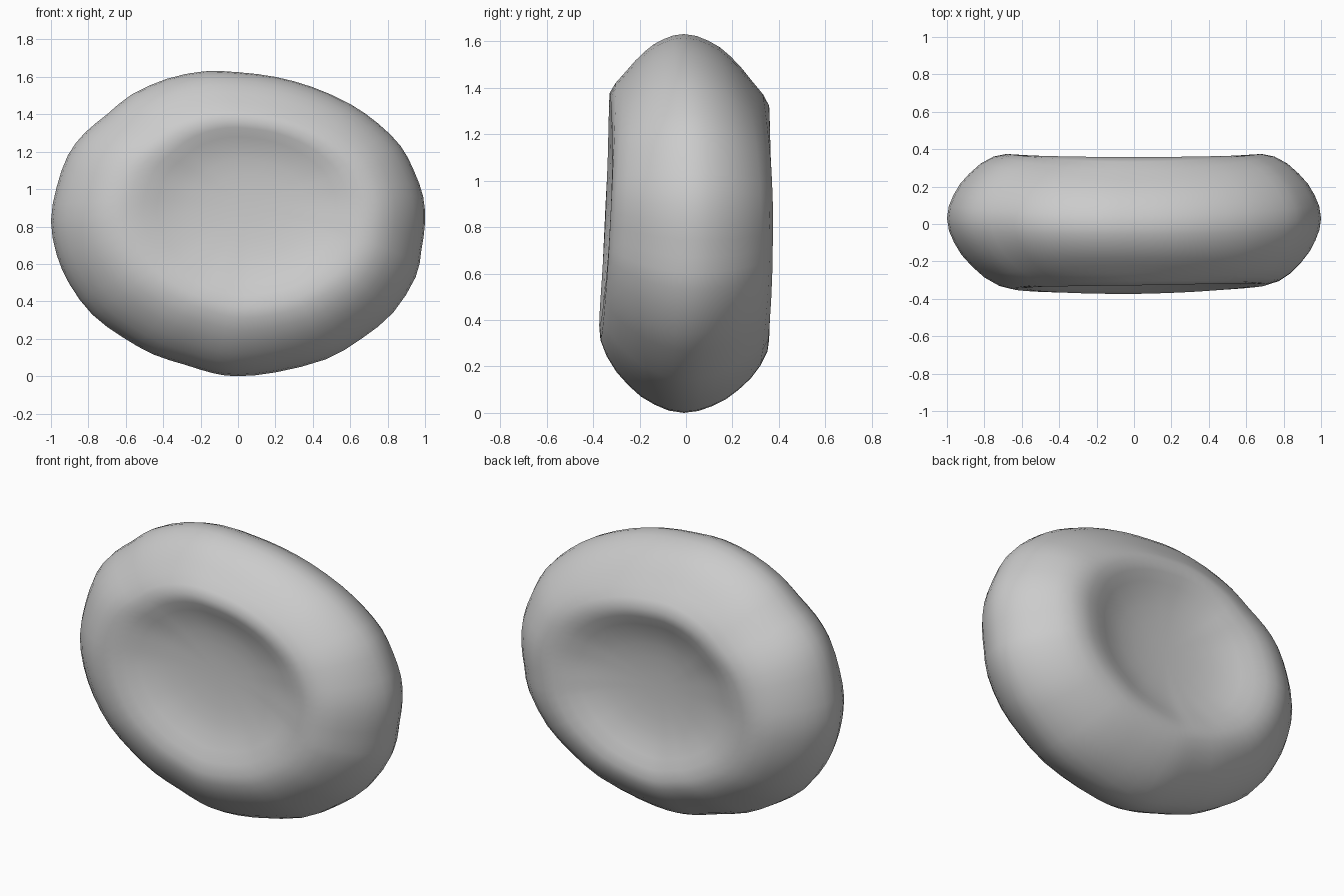
import bpy
import bmesh
from mathutils import Vector

cube = bpy.data.objects.get("Cube")
if cube:
    bpy.data.objects.remove(cube, do_unlink=True)

MID_Z = 0.82

# Irregular oval rim, as (x, z), counter-clockwise from the left
OUTLINE = [(1, .82), (.99, .96), (.94, 1.1), (.87, 1.23), (.75, 1.35), (.6, 1.455),
           (.4, 1.545), (.2, 1.6), (0, 1.625), (-.18, 1.63), (-.38, 1.59),
           (-.57, 1.505), (-.7, 1.4), (-.82, 1.3), (-.91, 1.18), (-.97, 1.01),
           (-1, .83), (-.97, .65), (-.9, .49), (-.78, .33), (-.62, .21),
           (-.45, .115), (-.28, .06), (-.13, .015), (0, 0), (.2, .02),
           (.47, .09), (.66, .2), (.83, .34), (.95, .53), (.98, .67)]

# Half section: share of the radius, half thickness
PROFILE = [(.99, .06), (.965, .115), (.93, .17), (.88, .222), (.82, .272),
           (.75, .313), (.68, .34), (.62, .347), (.55, .333), (.48, .308),
           (.4, .284), (.32, .268), (.22, .256), (.1, .25)]


def smooth_loop(points):
    """Add a Catmull-Rom midpoint between neighbouring points."""
    result = []
    n = len(points)
    for i in range(n):
        a, b, c, d = (Vector(points[(i + k) % n]) for k in (-1, 0, 1, 2))
        result += [b, (9 * (b + c) - a - d) / 16]
    return result


def surface_point(rim, share, thickness, side):
    """Point on the front (side -1) or back (side 1) of the disc."""
    x = rim.x * share
    z = (rim.y - MID_Z) * share
    bend = 0.04 * x * x - 0.01
    # The rim is fuller at the sides and more pointed at the top
    outer = min(max((share - 0.62) / 0.16, 0), 1)
    top = max(rim.y - MID_Z, 0)
    thickness *= 1 + outer * (0.09 * rim.x ** 2 - 0.21 * top ** 2)
    if side < 0:
        gain = 0.98 - 0.13 * z - 0.05 * x
        z += 0.09 * (1 - share ** 2)
        x += 0.06 * (1 - share ** 2)
    else:
        gain = 1.06 - 0.04 * x * x
    return (x, side * thickness * gain + bend, z + MID_Z)


rim = smooth_loop(OUTLINE)
count = len(rim)
bm = bmesh.new()


def add_ring(share, thickness, side):
    return [bm.verts.new(surface_point(p, share, thickness, side)) for p in rim]


# Rings from the front dimple over the rim to the back dimple
rings = [add_ring(s, t, -1) for s, t in reversed(PROFILE)]
rings.append(add_ring(1, 0, 1))
rings += [add_ring(s, t, 1) for s, t in PROFILE]

for inner, outer in zip(rings, rings[1:]):
    for i in range(count):
        j = (i + 1) % count
        bm.faces.new((inner[i], inner[j], outer[j], outer[i]))

# Close the middle of each dimple
for ring, side in ((rings[0], -1), (rings[-1], 1)):
    centre = bm.verts.new(surface_point(Vector((0, MID_Z)), 0, .249, side))
    for i in range(count):
        bm.faces.new((ring[i], ring[(i + 1) % count], centre))

bmesh.ops.recalc_face_normals(bm, faces=bm.faces)
mesh = bpy.data.meshes.new("biconcave_disc")
bm.to_mesh(mesh)
bm.free()
disc = bpy.data.objects.new("biconcave_disc", mesh)
bpy.context.collection.objects.link(disc)

# Plain grey surface
grey = bpy.data.materials.new("plain_grey")
grey.use_nodes = True
colour = (0.6, 0.6, 0.6, 1)
grey.diffuse_color = colour
grey.node_tree.nodes["Principled BSDF"].inputs["Base Color"].default_value = colour
mesh.materials.append(grey)
mesh.shade_smooth()
